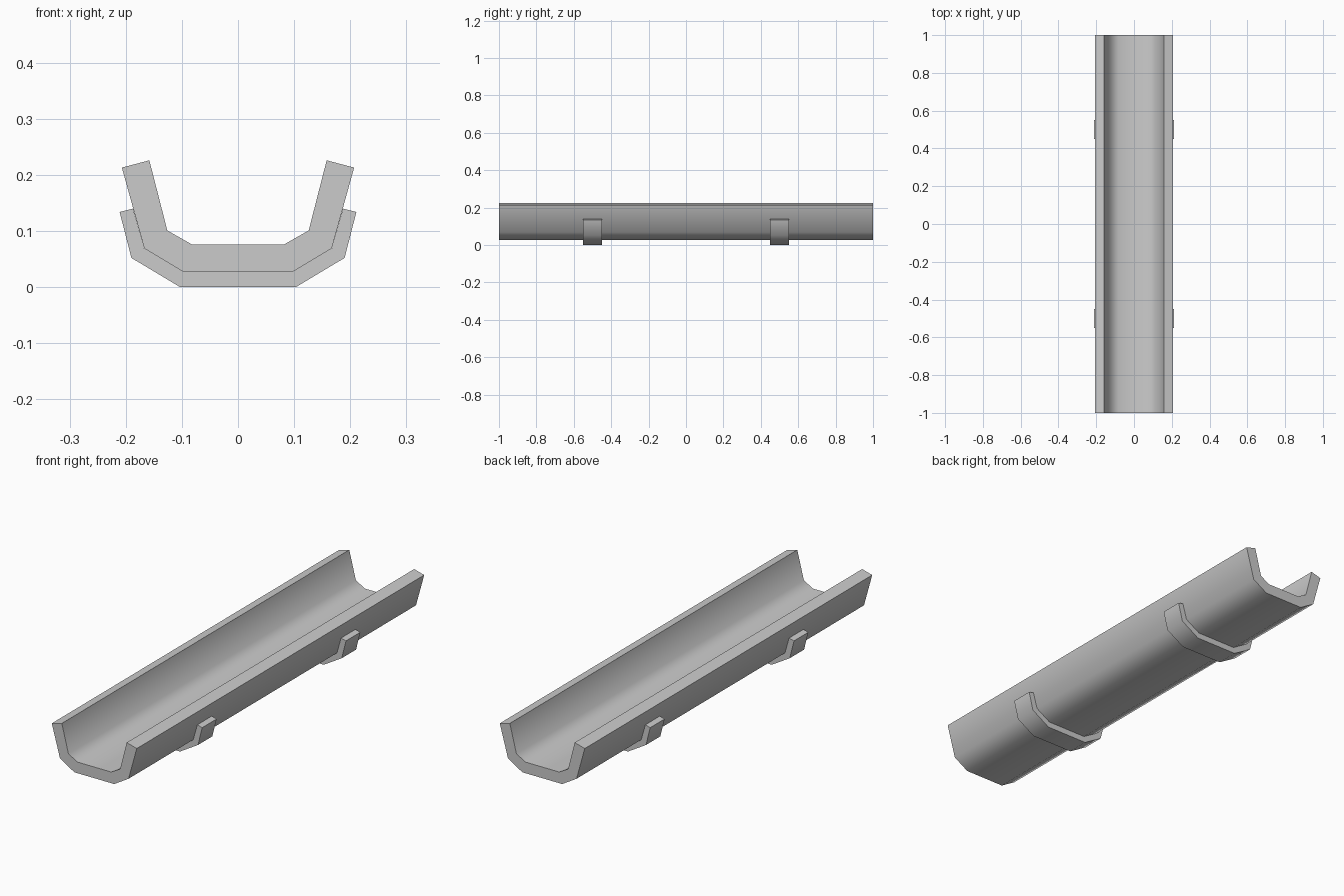
import bpy, bmesh, math

if "Cube" in bpy.data.objects:
    bpy.data.objects.remove(bpy.data.objects["Cube"])

# Half cross-sections (x, z): outer skin from rim to floor, then inner skin back up
TROUGH_OUTER = [(0.207, 0.213), (0.167, 0.069), (0.097, 0.027)]
TROUGH_INNER = [(0.158, 0.226), (0.126, 0.101), (0.082, 0.076)]
STRAP_OUTER = [(0.211, 0.134), (0.190, 0.052), (0.103, 0.0)]
STRAP_INNER = [(0.187, 0.140), (0.167, 0.069), (0.097, 0.027)]


def mirrored(half):
    return half + [(-x, z) for x, z in reversed(half)]


def channel(name, outer, inner, y0, y1):
    """Extrude a symmetric U-shaped section along y."""
    outer, inner = mirrored(outer), mirrored(inner)
    n = len(outer)
    bm = bmesh.new()
    rings = [[[bm.verts.new((x, y, z)) for x, z in side] for side in (outer, inner)]
             for y in (y0, y1)]
    (o0, i0), (o1, i1) = rings
    for k in range(n - 1):
        for a, b in ((o0, o1), (i0, i1), (o0, i0), (o1, i1)):
            bm.faces.new((a[k], a[k + 1], b[k + 1], b[k]))
    for k in (0, n - 1):
        bm.faces.new((o0[k], o1[k], i1[k], i0[k]))
    bmesh.ops.recalc_face_normals(bm, faces=bm.faces)
    mesh = bpy.data.meshes.new(name)
    bm.to_mesh(mesh)
    bm.free()
    obj = bpy.data.objects.new(name, mesh)
    bpy.context.collection.objects.link(obj)
    # Smooth around the bends, sharp at rims and ends
    bpy.ops.object.select_all(action='DESELECT')
    obj.select_set(True)
    bpy.context.view_layer.objects.active = obj
    bpy.ops.object.shade_smooth_by_angle(angle=math.radians(60))
    return obj


# Long open trough
channel("trough", TROUGH_OUTER, TROUGH_INNER, -1.0, 1.0)

# Two support straps wrapped under the trough
for label, y in (("front", -0.5), ("back", 0.5)):
    channel(label + "_support_strap", STRAP_OUTER, STRAP_INNER, y - 0.05, y + 0.05)
